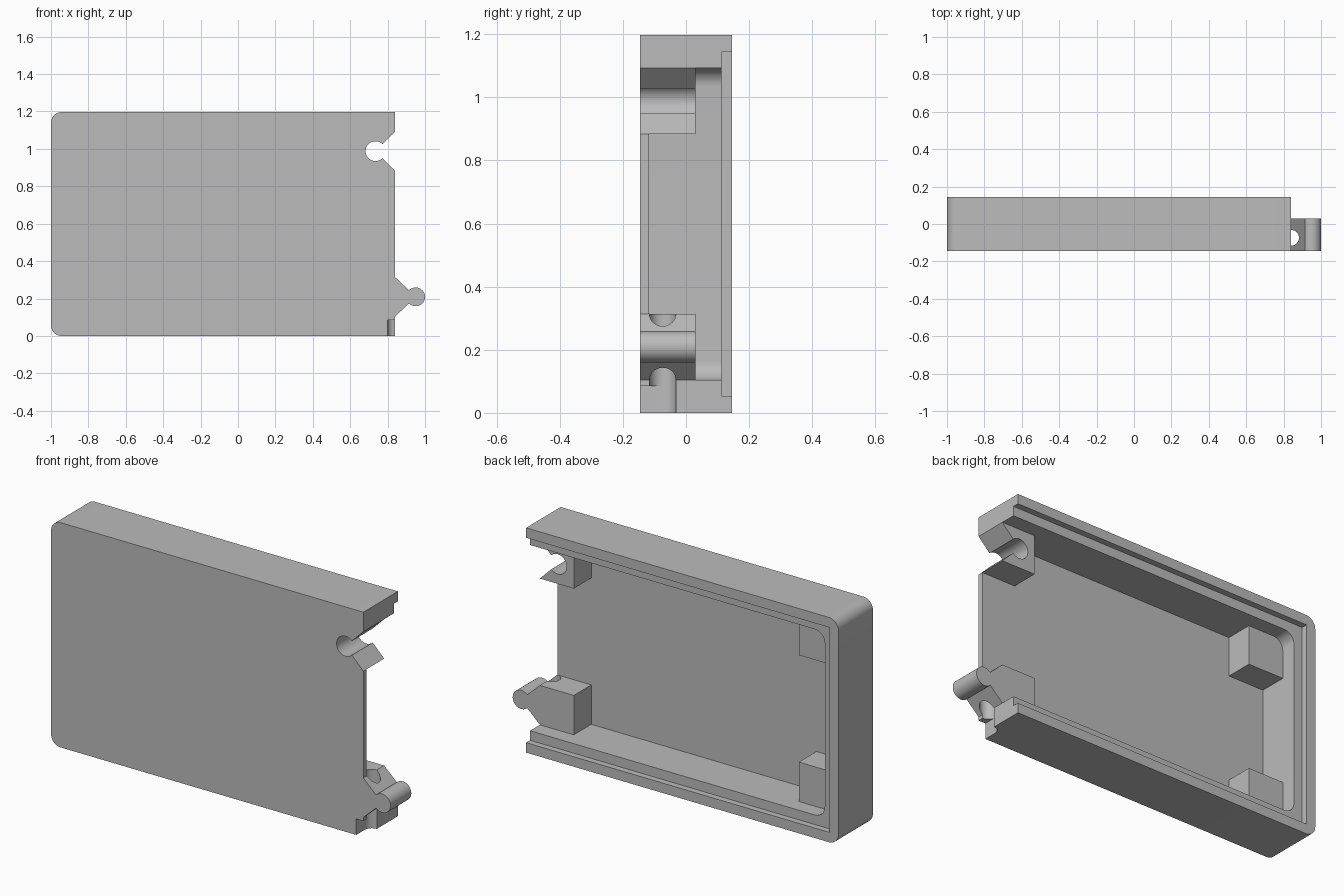
import bpy, bmesh
from math import cos, sin, radians

if "Cube" in bpy.data.objects:
    bpy.data.objects.remove(bpy.data.objects["Cube"])

# Overall sizes
LEFT, RIGHT, HEIGHT = -1.0, 0.84, 1.197
FRONT, BACK = -0.145, 0.145
WALL, LIP, POST = 0.104, 0.053, 0.21
FLOOR, POST_BACK, LEDGE = -0.117, 0.03, 0.112

grey = bpy.data.materials.new("grey plastic")
grey.use_nodes = True
colour = (0.5, 0.5, 0.5, 1)
grey.diffuse_color = colour
grey.node_tree.nodes["Principled BSDF"].inputs["Base Color"].default_value = colour


def arc(cx, cz, r, start, end, steps=20):
    angles = [radians(start + (end - start) * i / steps) for i in range(steps + 1)]
    return [(cx + r * cos(a), cz + r * sin(a)) for a in angles]


def prism(name, outline, lo, hi, upright=False):
    """Extrude an outline along y, or along z when upright."""
    bm = bmesh.new()
    place = (lambda u, v, w: (u, v, w)) if upright else (lambda u, v, w: (u, w, v))
    face = bm.faces.new([bm.verts.new(place(u, v, lo)) for u, v in outline])
    moved = bmesh.ops.extrude_face_region(bm, geom=[face])["geom"]
    bmesh.ops.translate(bm, vec=place(0, 0, hi - lo),
                        verts=[v for v in moved if isinstance(v, bmesh.types.BMVert)])
    bmesh.ops.recalc_face_normals(bm, faces=bm.faces)
    mesh = bpy.data.meshes.new(name)
    bm.to_mesh(mesh)
    bm.free()
    ob = bpy.data.objects.new(name, mesh)
    bpy.context.collection.objects.link(ob)
    mesh.materials.append(grey)
    return ob


def rect(x0, z0, x1, z1):
    return [(x0, z0), (x1, z0), (x1, z1), (x0, z1)]


def tray_outline(inset, radius, right):
    """Rectangle with rounded corners on the closed end only."""
    x, lo, hi = LEFT + inset + radius, inset + radius, HEIGHT - inset - radius
    return ([(right, inset), (right, HEIGHT - inset)]
            + arc(x, hi, radius, 90, 180, 10) + arc(x, lo, radius, 180, 270, 10))


def cut(target, *cutters):
    for cutter in cutters:
        mod = target.modifiers.new("cut", "BOOLEAN")
        mod.operation, mod.solver, mod.object = "DIFFERENCE", "EXACT", cutter
        bpy.context.view_layer.objects.active = target
        bpy.ops.object.modifier_apply(modifier=mod.name)


# Open tray with a stepped rim, plus the four corner posts
OUT = RIGHT + 0.1
tray = prism("tray", tray_outline(0, 0.057, RIGHT), FRONT, BACK)
cavity = prism("cavity_cutter", tray_outline(WALL, 0.06, OUT), FLOOR, BACK + 0.1)
rim = prism("rim_cutter", rect(LEFT + LIP, LIP, OUT, HEIGHT - LIP), LEDGE, BACK + 0.1)

low, high = WALL, HEIGHT - WALL
posts = {}
for level, z0, z1 in (("lower", low, low + POST), ("upper", high - POST, high)):
    for side, x0, x1 in (("closed", LEFT + WALL / 2, LEFT + WALL + POST),
                         ("open", RIGHT - 0.2, RIGHT)):
        name = f"{level}_{side}_post"
        posts[name] = prism(name, rect(x0, z0, x1, z1), FLOOR - 0.01, POST_BACK)

# Snap tongue on the lower post
mid = low + POST / 2
tongue = prism("snap_tongue", [(RIGHT, low)] + arc(0.95, mid, 0.05, -135, 135, 28)
               + [(RIGHT, low + POST)], FRONT, POST_BACK)

# Snap socket through the upper post and front plate
mid = high - POST / 2
socket = prism("socket_cutter", [(RIGHT + 0.02, high + 0.02)]
               + arc(0.735, mid, 0.053, 45, 315, 28)
               + [(RIGHT + 0.02, high - POST - 0.02)], FRONT - 0.1, POST_BACK + 0.001)

# Upright pin hole and its open slot at the bottom corner
HOLE_Y, HOLE_R = -0.074, 0.042
hole = prism("hole_cutter", arc(RIGHT, HOLE_Y, HOLE_R, 0, 348.75, 31), -0.1, 0.4, upright=True)
slot = prism("slot_cutter", rect(RIGHT - HOLE_R, -0.1, OUT, 0.085), FRONT - 0.1, HOLE_Y)

cut(tray, cavity, rim, socket, hole, slot)
cut(posts["upper_open_post"], socket)
cut(posts["lower_open_post"], hole)
cut(tongue, hole)
for cutter in (cavity, rim, socket, hole, slot):
    bpy.data.objects.remove(cutter)

# Smooth the rounded surfaces, keep edges crisp
bpy.ops.object.select_all(action="DESELECT")
for ob in (tray, tongue, *posts.values()):
    ob.select_set(True)
bpy.context.view_layer.objects.active = tray
bpy.ops.object.shade_smooth_by_angle(angle=radians(30))
